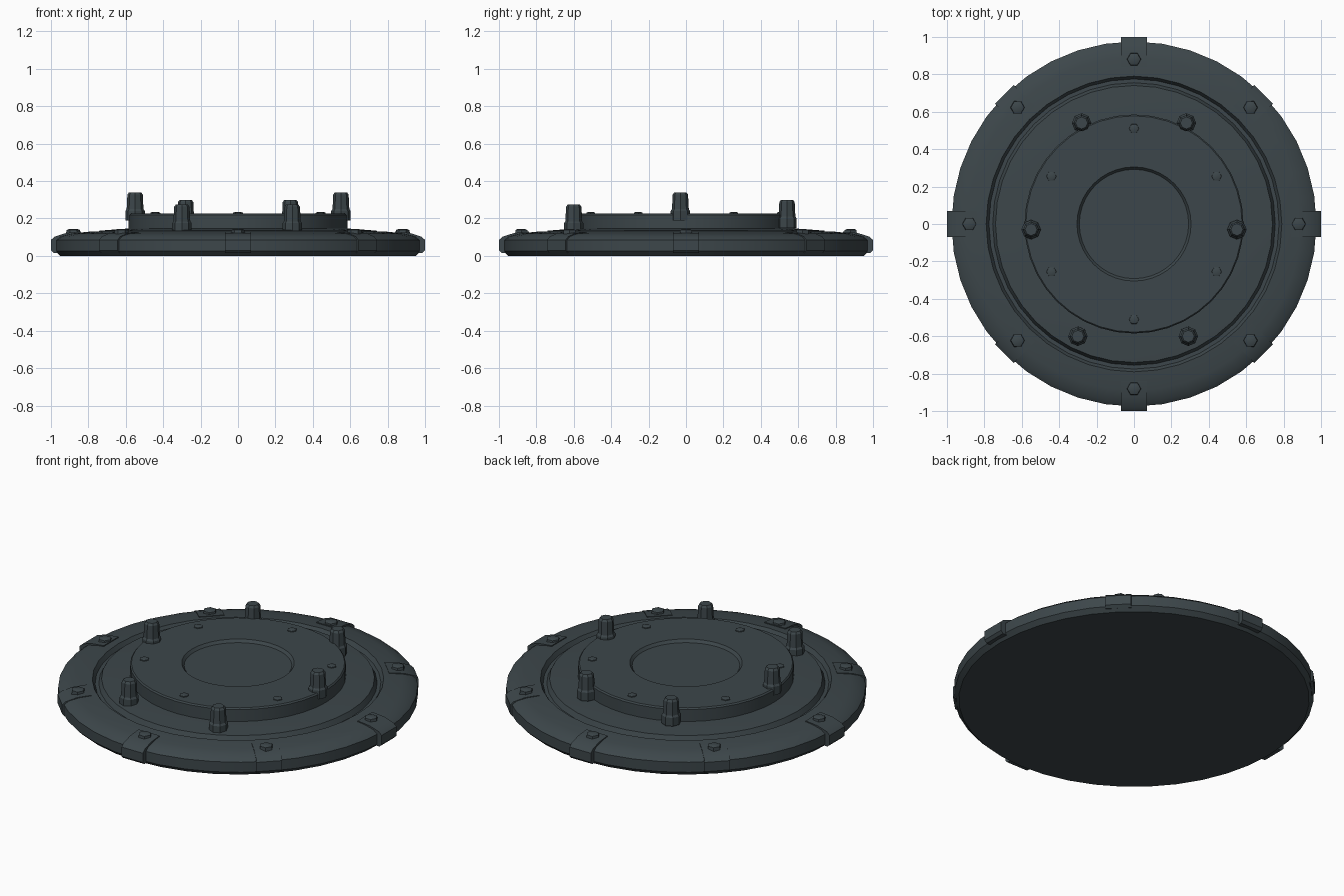
import bpy, bmesh, math
from mathutils import Matrix

cube = bpy.data.objects.get("Cube")
if cube:
    bpy.data.objects.remove(cube, do_unlink=True)

# Dark slate metal used everywhere
metal = bpy.data.materials.new("dark slate metal")
metal.use_nodes = True
color = (0.046, 0.062, 0.069, 1)
metal.diffuse_color = color
metal.node_tree.nodes["Principled BSDF"].inputs["Base Color"].default_value = color


def finish(name, bm, angle=30):
    bmesh.ops.recalc_face_normals(bm, faces=bm.faces)
    mesh = bpy.data.meshes.new(name)
    bm.to_mesh(mesh)
    bm.free()
    mesh.materials.append(metal)
    obj = bpy.data.objects.new(name, mesh)
    bpy.context.collection.objects.link(obj)
    bpy.ops.object.select_all(action='DESELECT')
    bpy.context.view_layer.objects.active = obj
    obj.select_set(True)
    bpy.ops.object.shade_smooth_by_angle(angle=math.radians(angle))
    return obj


def lathe(name, profile, sides):
    """Closed turned solid from (radius, height) points, bottom to top."""
    bm = bmesh.new()
    rings = []
    for r, z in profile:
        rings.append([bm.verts.new((r * math.cos(a), r * math.sin(a), z))
                      for a in (math.tau * i / sides for i in range(sides))])
    for low, high in zip(rings, rings[1:]):
        for i in range(sides):
            j = (i + 1) % sides
            bm.faces.new((low[i], low[j], high[j], high[i]))
    bm.faces.new(rings[0][::-1])
    bm.faces.new(rings[-1])
    return finish(name, bm)


def prism(name, profile, width, angle):
    """Side profile of (radius, height) extruded across, turned to an angle."""
    bm = bmesh.new()
    face = bm.faces.new([bm.verts.new((r, -width / 2, z)) for r, z in profile])
    ext = bmesh.ops.extrude_face_region(bm, geom=[face])
    moved = [g for g in ext["geom"] if isinstance(g, bmesh.types.BMVert)]
    bmesh.ops.translate(bm, verts=moved, vec=(0, width, 0))
    bm.transform(Matrix.Rotation(angle, 4, 'Z'))
    return finish(name, bm)


# Base plate: rounded rim, groove, raised inner floor
lathe("base_plate", [(0.95, 0), (0.975, 0.025), (0.975, 0.085), (0.95, 0.105),
                     (0.89, 0.12), (0.79, 0.13), (0.775, 0.105), (0.755, 0.105),
                     (0.74, 0.135), (0.58, 0.147), (0.5, 0.147)], 40)

# Raised hub with a shallow central recess
lathe("hub", [(0.585, 0.13), (0.585, 0.218), (0.578, 0.226), (0.305, 0.226),
              (0.292, 0.21)], 40)

# Rim clips and rim bolts, every eighth of a turn
clip = [(0.9, 0.015), (0.985, 0.015), (1.0, 0.03), (1.0, 0.085), (0.98, 0.103),
        (0.92, 0.122), (0.84, 0.13), (0.84, 0.08)]
for k in range(8):
    a = k * math.tau / 8
    inset = 0.02 if k % 2 else 0
    prism(f"rim_clip_{k + 1}", [(r - inset, z) for r, z in clip], 0.14, a)
    bolt = lathe(f"rim_bolt_{k + 1}", [(0.042, 0.1), (0.036, 0.138), (0.025, 0.143)], 6)
    bolt.location = (0.88 * math.cos(a), 0.88 * math.sin(a), 0)

# Small bolts on the hub
for k in range(6):
    a = math.radians(30 + 60 * k)
    stud = lathe(f"hub_bolt_{k + 1}", [(0.03, 0.21), (0.026, 0.231), (0.018, 0.234)], 6)
    stud.location = (0.51 * math.cos(a), 0.51 * math.sin(a), 0)

# Upright posts around the hub edge: x, y, top height
posts = [(-0.55, -0.03, 0.34), (0.55, -0.03, 0.34), (-0.28, 0.54, 0.3),
         (0.28, 0.54, 0.3), (-0.3, -0.6, 0.275), (0.29, -0.6, 0.275)]
for k, (x, y, top) in enumerate(posts):
    base = top - 0.15
    post = lathe(f"post_{k + 1}", [(0.052, base), (0.052, base + 0.05), (0.045, base + 0.06),
                                   (0.041, top - 0.012), (0.032, top)], 8)
    post.location = (x, y, 0)
